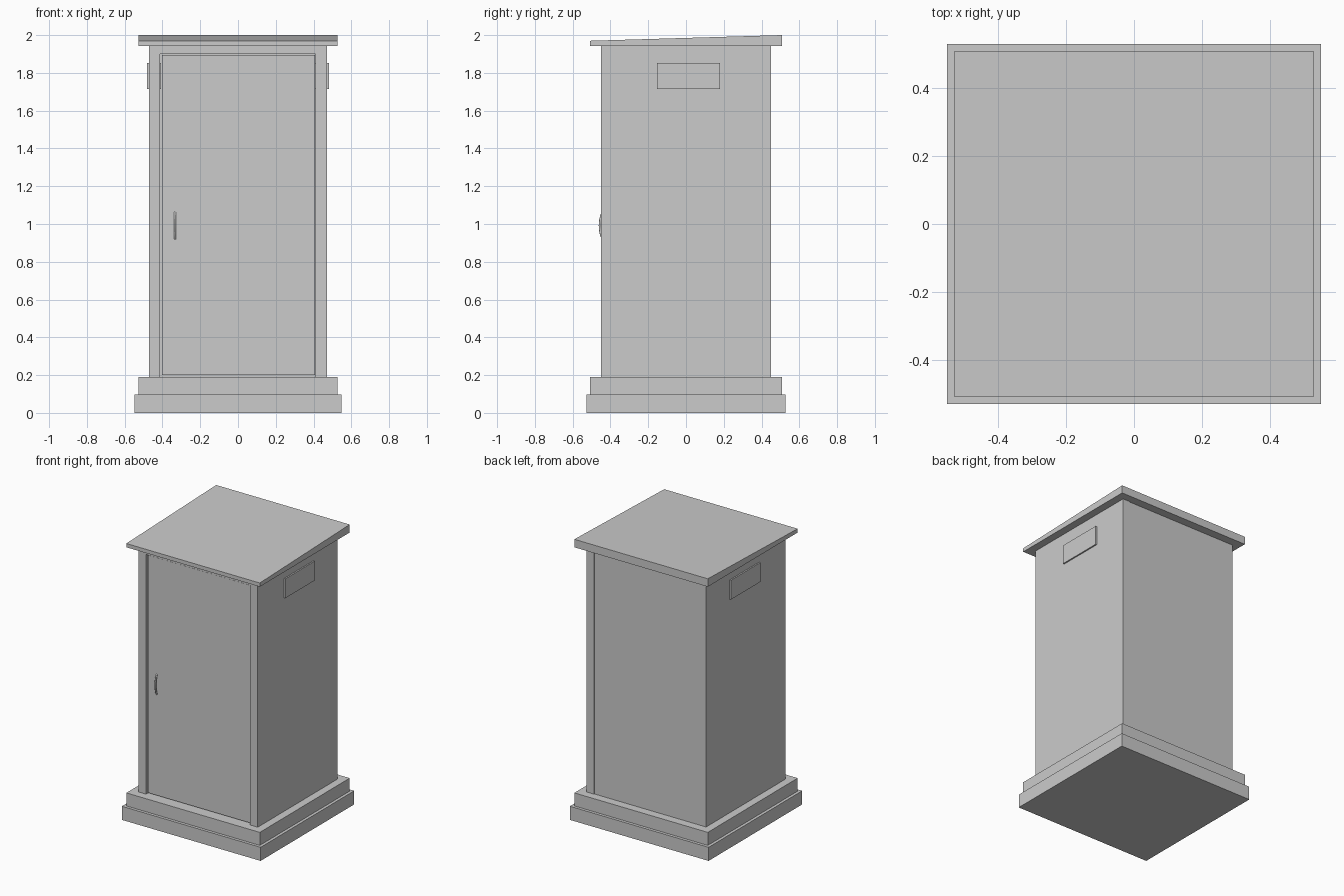
import bpy
import bmesh
import math

if "Cube" in bpy.data.objects:
    bpy.data.objects.remove(bpy.data.objects["Cube"])


def prism(name, profile, x0, x1):
    """Extrude a closed (y, z) profile along x."""
    bm = bmesh.new()
    a = [bm.verts.new((x0, y, z)) for y, z in profile]
    b = [bm.verts.new((x1, y, z)) for y, z in profile]
    bm.faces.new(a)
    bm.faces.new(b)
    n = len(profile)
    for i in range(n):
        j = (i + 1) % n
        bm.faces.new((a[i], a[j], b[j], b[i]))
    bmesh.ops.recalc_face_normals(bm, faces=bm.faces)
    mesh = bpy.data.meshes.new(name)
    bm.to_mesh(mesh)
    bm.free()
    obj = bpy.data.objects.new(name, mesh)
    bpy.context.collection.objects.link(obj)
    return obj


def box(name, x, y, z):
    return prism(name, [(y[0], z[0]), (y[1], z[0]), (y[1], z[1]), (y[0], z[1])], *x)


BASE_TOP, EAVES = 0.19, 1.943

# Stepped plinth
box("lower_plinth", (-0.548, 0.548), (-0.528, 0.528), (0, 0.097))
box("upper_plinth", (-0.527, 0.527), (-0.507, 0.507), (0.097, BASE_TOP))

# Hollow cabin: side walls, back panel and door header
box("left_wall", (-0.471, -0.412), (-0.45, 0.446), (BASE_TOP, EAVES))
box("right_wall", (0.41, 0.471), (-0.45, 0.45), (BASE_TOP, EAVES))
box("back_wall", (-0.471, 0.41), (0.39, 0.446), (BASE_TOP, EAVES))
box("door_header", (-0.412, 0.41), (-0.448, -0.39), (1.9, EAVES))

# Door, set slightly back in its opening
box("door", (-0.403, 0.408), (-0.442, -0.40), (0.2, 1.896))

# Vents passing through both side walls
for side, name in ((-1, "left_vent"), (1, "right_vent")):
    box(name, sorted((side * 0.408, side * 0.481)), (-0.153, 0.18), (1.714, 1.852))

# Sloping roof
prism("roof", [(-0.507, EAVES), (0.507, EAVES), (0.507, 2.0), (-0.507, 1.97)], -0.527, 0.527)

# Bowed door handle
curve = bpy.data.curves.new("door_handle", "CURVE")
curve.dimensions = "3D"
curve.bevel_depth = 0.006
curve.bevel_resolution = 2
curve.use_fill_caps = True
spline = curve.splines.new("POLY")
STEPS = 12
spline.points.add(STEPS)
for i, p in enumerate(spline.points):
    t = i / STEPS
    bow = 0.02 * math.sin(math.pi * t) ** 0.6
    p.co = (-0.333, -0.436 - bow, 0.918 + 0.147 * t, 1)
handle = bpy.data.objects.new("door_handle", curve)
bpy.context.collection.objects.link(handle)
